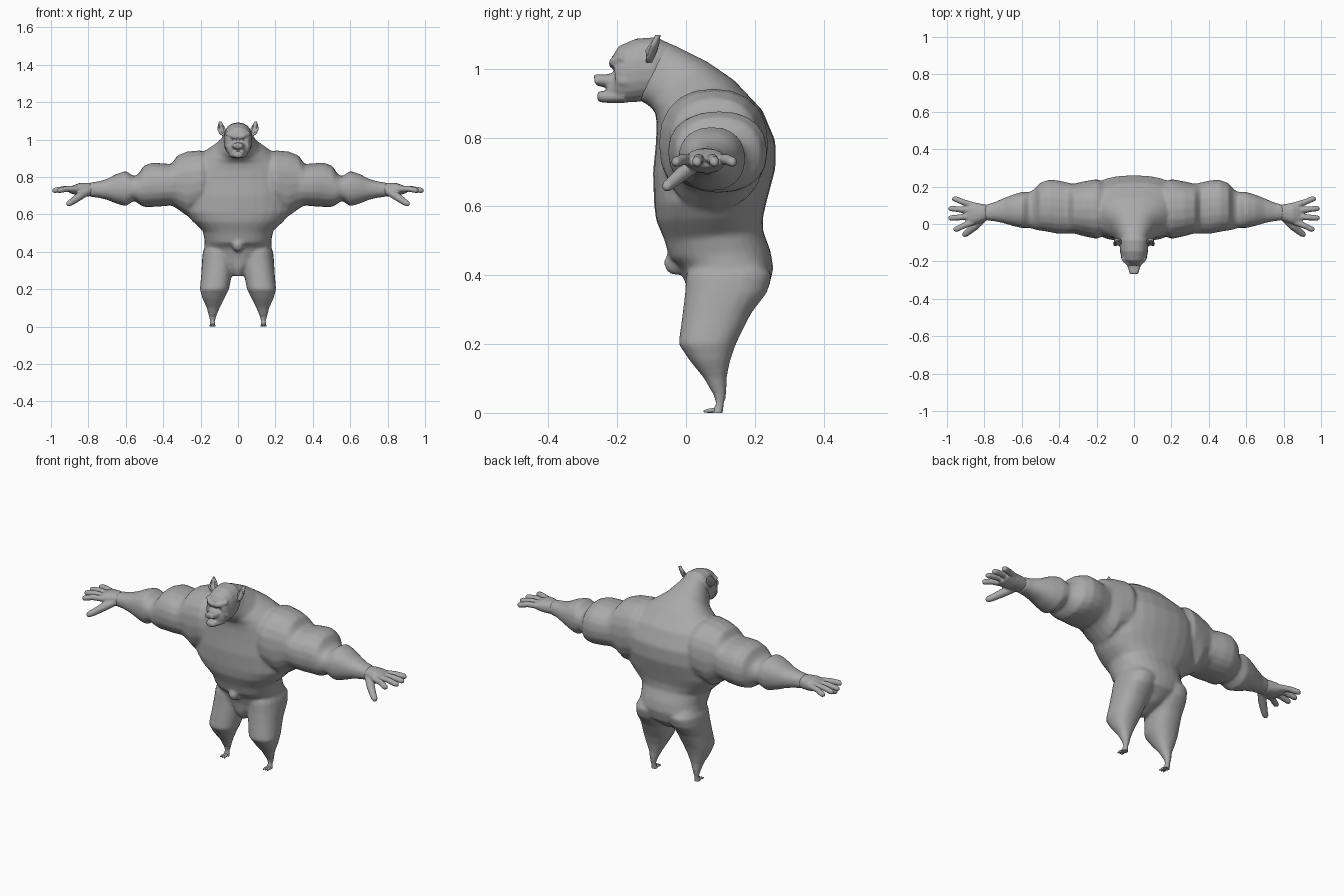
import bpy, bmesh, math
from mathutils import Vector as V

skin = bpy.data.materials.new("grey skin")
skin.diffuse_color = (0.4, 0.4, 0.4, 1)


def loft(bm, rings, n=20, p=2.3):
    """Skin a closed tube over rings of (centre, half-axis u, half-axis v)."""
    loops = []
    for c, u, v in rings:
        loop = []
        for i in range(n):
            a = 2 * math.pi * i / n
            s, t = math.cos(a), math.sin(a)
            s = math.copysign(abs(s) ** (2 / p), s)
            t = math.copysign(abs(t) ** (2 / p), t)
            loop.append(bm.verts.new(V(c) + V(u) * s + V(v) * t))
        loops.append(loop)
    faces = [bm.faces.new(loops[0]), bm.faces.new(loops[-1])]
    for a, b in zip(loops, loops[1:]):
        for i in range(n):
            j = (i + 1) % n
            faces.append(bm.faces.new((a[i], a[j], b[j], b[i])))
    bmesh.ops.recalc_face_normals(bm, faces=faces)


def spine(yf, zf, yb, zb, w):
    """Ring set by its front point, back point and half width."""
    return ((0, (yf + yb) / 2, (zf + zb) / 2), (w, 0, 0),
            (0, (yb - yf) / 2, (zb - zf) / 2))


def limb_x(s, x, zt, zb, y0, y1):
    return ((s * x, (y0 + y1) / 2, (zt + zb) / 2), (0, (y1 - y0) / 2, 0), (0, 0, (zt - zb) / 2))


def limb_z(s, z, x0, x1, y0, y1):
    return ((s * (x0 + x1) / 2, (y0 + y1) / 2, z), ((x1 - x0) / 2, 0, 0), (0, (y1 - y0) / 2, 0))


def tube(bm, pts, n=10):
    """Round tube through (x, y, z, radius) points."""
    d = (V(pts[-1][:3]) - V(pts[0][:3])).normalized()
    u = d.cross(V((0, 0, 1))).normalized()
    w = u.cross(d)
    loft(bm, [(q[:3], u * q[3], w * q[3]) for q in pts], n, 2)


def ball(bm, c, r):
    res = bmesh.ops.create_uvsphere(bm, u_segments=14, v_segments=9, radius=1)
    for v in res["verts"]:
        v.co = V(c) + V((v.co.x * r[0], v.co.y * r[1], v.co.z * r[2]))


def finish(name, bm, angle=60):
    me = bpy.data.meshes.new(name)
    bm.to_mesh(me)
    bm.free()
    me.materials.append(skin)
    ob = bpy.data.objects.new(name, me)
    bpy.context.collection.objects.link(ob)
    bpy.ops.object.select_all(action='DESELECT')
    ob.select_set(True)
    bpy.context.view_layer.objects.active = ob
    bpy.ops.object.shade_smooth_by_angle(angle=math.radians(angle))
    return ob


def fuse(ob, voxel, smooth):
    """Melt overlapping volumes into one smooth skin."""
    m = ob.modifiers.new("fuse", 'REMESH')
    m.mode, m.voxel_size, m.use_smooth_shade = 'VOXEL', voxel, True
    m = ob.modifiers.new("soften", 'SMOOTH')
    m.factor, m.iterations = 0.5, smooth


# Body: hunched torso, arms and legs
body = bmesh.new()
loft(body, [spine(*r) for r in (
    (0.03, 0.27, 0.09, 0.27, 0.02), (0.01, 0.31, 0.17, 0.30, 0.05),
    (0.00, 0.37, 0.24, 0.36, 0.13), (-0.015, 0.42, 0.254, 0.42, 0.18),
    (-0.048, 0.45, 0.246, 0.47, 0.178), (-0.062, 0.50, 0.224, 0.53, 0.19),
    (-0.087, 0.56, 0.224, 0.57, 0.245), (-0.093, 0.61, 0.236, 0.62, 0.285),
    (-0.096, 0.70, 0.26, 0.71, 0.29), (-0.088, 0.78, 0.26, 0.79, 0.29),
    (-0.085, 0.84, 0.222, 0.88, 0.265), (-0.09, 0.875, 0.14, 0.967, 0.19),
    (-0.11, 0.895, 0.06, 1.022, 0.115), (-0.13, 0.905, -0.02, 1.062, 0.085),
    (-0.14, 0.91, -0.06, 1.08, 0.075))], 28)
arm = ((0.10, 0.90, 0.66, -0.04, 0.20), (0.20, 0.943, 0.62, -0.08, 0.24),
       (0.27, 0.937, 0.59, -0.065, 0.228), (0.325, 0.915, 0.63, -0.05, 0.215),
       (0.355, 0.87, 0.648, -0.052, 0.222), (0.41, 0.874, 0.643, -0.052, 0.234),
       (0.46, 0.877, 0.64, -0.042, 0.236), (0.505, 0.86, 0.64, -0.035, 0.218),
       (0.53, 0.82, 0.655, -0.03, 0.19), (0.555, 0.803, 0.675, -0.022, 0.172),
       (0.60, 0.833, 0.643, -0.022, 0.172), (0.65, 0.817, 0.658, -0.01, 0.157),
       (0.70, 0.79, 0.678, 0.005, 0.137), (0.75, 0.776, 0.69, 0.015, 0.115),
       (0.80, 0.77, 0.695, 0.02, 0.102))
leg = ((0.44, 0.04, 0.17, 0.02, 0.22), (0.40, 0.015, 0.188, 0.0, 0.25),
       (0.35, 0.02, 0.193, -0.003, 0.236), (0.29, 0.03, 0.196, -0.01, 0.19),
       (0.20, 0.048, 0.204, -0.022, 0.145), (0.15, 0.073, 0.19, 0.012, 0.128),
       (0.10, 0.098, 0.167, 0.053, 0.118), (0.05, 0.118, 0.154, 0.08, 0.117))
for s in (-1, 1):
    loft(body, [limb_x(s, *r) for r in arm])
    loft(body, [limb_z(s, *r) for r in leg])
ball(body, (0, -0.03, 0.435), (0.03, 0.035, 0.035))    # groin fold
fuse(finish("body", body), 0.009, 5)

# Hands: palm, four fingers, thumb
for s in (-1, 1):
    hand = bmesh.new()
    loft(hand, [limb_x(s, *r) for r in (
        (0.77, 0.765, 0.70, 0.025, 0.10), (0.81, 0.77, 0.695, 0.012, 0.107),
        (0.85, 0.768, 0.698, -0.002, 0.115), (0.88, 0.756, 0.708, -0.004, 0.118),
        (0.90, 0.745, 0.715, 0.005, 0.11))], 16)
    for y0, y1, tip in ((0.01, -0.03, 0.965), (0.04, 0.032, 0.992),
                        (0.072, 0.083, 0.992), (0.10, 0.136, 0.972)):
        mid = (0.86 + tip) / 2
        tube(hand, [(s * 0.86, y0, 0.735, 0.017), (s * mid, (y0 + y1) / 2, 0.737, 0.016),
                    (s * (tip - 0.012), y1, 0.729, 0.015), (s * tip, y1, 0.727, 0.008)])
    tube(hand, [(s * 0.80, 0.035, 0.725, 0.02), (s * 0.85, -0.012, 0.695, 0.022),
                (s * 0.89, -0.045, 0.667, 0.018), (s * 0.905, -0.056, 0.658, 0.016),
                (s * 0.914, -0.063, 0.652, 0.008)])
    fuse(finish("hand", hand), 0.005, 2)

# Tiny feet: ankle, sole and toes
for s in (-1, 1):
    foot = bmesh.new()
    loft(foot, [limb_z(s, *r) for r in (
        (0.07, 0.112, 0.158, 0.075, 0.116), (0.045, 0.12, 0.152, 0.083, 0.115),
        (0.028, 0.125, 0.148, 0.088, 0.109), (0.012, 0.122, 0.15, 0.08, 0.108),
        (0.0, 0.12, 0.152, 0.075, 0.106))], 12)
    for dx in (-0.01, 0, 0.01):
        tube(foot, [(s * 0.136, 0.095, 0.009, 0.008), (s * 0.136 + dx, 0.065, 0.006, 0.006),
                    (s * 0.136 + dx * 1.3, 0.052, 0.004, 0.003)], 8)
    finish("foot", foot)

# Head: skull, snout, chin, brows, cheeks
head = bmesh.new()
loft(head, [spine(*r) for r in (
    (-0.07, 0.93, -0.03, 1.065, 0.068), (-0.11, 0.908, -0.085, 1.092, 0.078),
    (-0.15, 0.903, -0.145, 1.088, 0.075), (-0.18, 0.902, -0.195, 1.066, 0.066),
    (-0.195, 0.902, -0.215, 1.035, 0.055), (-0.205, 0.902, -0.205, 1.005, 0.045),
    (-0.22, 0.905, -0.215, 0.985, 0.036), (-0.232, 0.91, -0.23, 0.975, 0.028))])
loft(head, [spine(*r) for r in (
    (-0.19, 0.945, -0.19, 0.992, 0.04), (-0.23, 0.946, -0.235, 0.984, 0.033),
    (-0.258, 0.95, -0.264, 0.985, 0.024), (-0.264, 0.957, -0.268, 0.98, 0.02))], 14)
loft(head, [spine(*r) for r in (
    (-0.18, 0.90, -0.18, 0.94, 0.05), (-0.22, 0.90, -0.22, 0.938, 0.038),
    (-0.25, 0.903, -0.25, 0.935, 0.026), (-0.258, 0.91, -0.258, 0.93, 0.018))], 14)
for s in (-1, 1):
    tube(head, [(0, -0.215, 1.012, 0.012), (s * 0.03, -0.21, 1.02, 0.014),
                (s * 0.062, -0.18, 1.034, 0.012)])
    ball(head, (s * 0.048, -0.175, 0.965), (0.022, 0.03, 0.022))
    ball(head, (s * 0.016, -0.258, 0.965), (0.011, 0.01, 0.01))
fuse(finish("head", head), 0.005, 3)

# Eyes
for s in (-1, 1):
    eye = bmesh.new()
    ball(eye, (s * 0.032, -0.2, 1.0), (0.009, 0.009, 0.007))
    finish("eye", eye)

# Pointed ears with a cupped front
for s in (-1, 1):
    ear = bmesh.new()
    loft(ear, [((s * x, y, z), (s * w, -w * 0.5, 0), (s * 0.004, 0.008, 0)) for x, y, z, w in (
        (0.074, -0.108, 1.018, 0.007), (0.082, -0.104, 1.032, 0.018),
        (0.088, -0.096, 1.055, 0.021), (0.092, -0.088, 1.075, 0.016),
        (0.096, -0.082, 1.098, 0.004))], 12, 2)
    for e in (-1, 1):
        tube(ear, [(s * 0.076, -0.108, 1.02, 0.006),
                   (s * (0.087 + e * 0.017), -0.104 - e * 0.008, 1.052, 0.006),
                   (s * 0.096, -0.084, 1.097, 0.003)], 8)
    finish("ear", ear)
